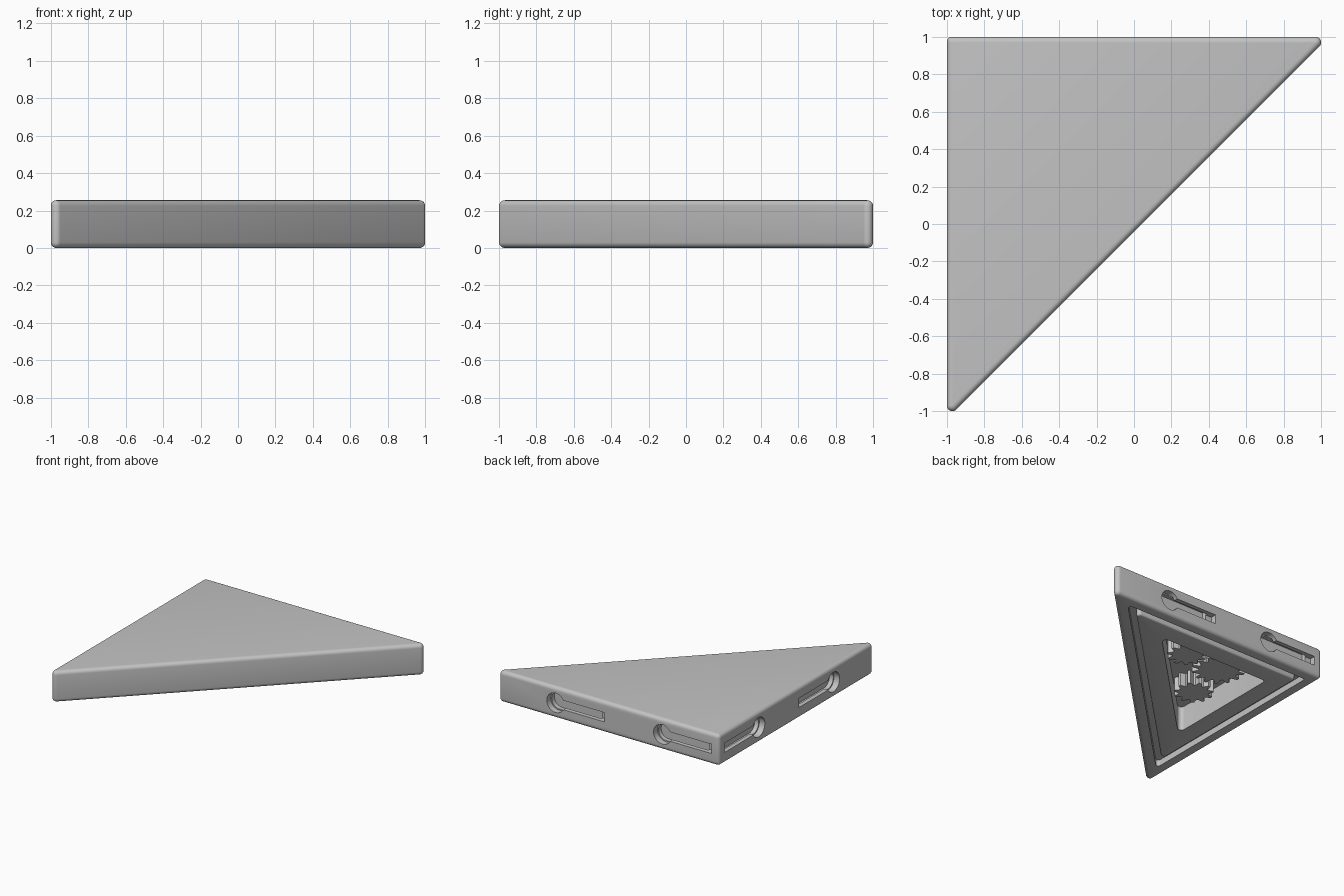
import bpy, bmesh
from math import sin, cos, asin, radians, pi, sqrt

cube = bpy.data.objects.get("Cube")
if cube:
    bpy.data.objects.remove(cube)

HEIGHT = 0.255
ROUND = 0.03
TIP = 1.042          # sharp tip before rounding
CEILING = 0.2

grey = bpy.data.materials.new("plain_grey")
grey.use_nodes = True
colour = (0.55, 0.55, 0.55, 1)
grey.diffuse_color = colour
grey.node_tree.nodes["Principled BSDF"].inputs["Base Color"].default_value = colour


def finish(bm, name):
    bmesh.ops.recalc_face_normals(bm, faces=bm.faces)
    mesh = bpy.data.meshes.new(name)
    bm.to_mesh(mesh)
    bm.free()
    mesh.materials.append(grey)
    obj = bpy.data.objects.new(name, mesh)
    bpy.context.collection.objects.link(obj)
    return obj


def loft(bm, rings):
    """Skin a stack of equal rings and cap both ends."""
    loops = [[bm.verts.new(p) for p in ring] for ring in rings]
    for a, b in zip(loops, loops[1:]):
        for i in range(len(a)):
            j = (i + 1) % len(a)
            bm.faces.new((a[i], a[j], b[j], b[i]))
    bm.faces.new(loops[0])
    bm.faces.new(loops[-1])


def triangle(inset, radius, z, steps=8):
    """Right triangle moved inwards, with round corners."""
    d = inset + radius
    k = (1 + sqrt(2)) * d
    corners = [(-1 + d, 1 - d, 90, 180),
               (-1 + d, -TIP + k, 180, 315),
               (TIP - k, 1 - d, 315, 450)]
    ring = []
    for cx, cy, start, end in corners:
        for i in range(steps + 1):
            t = radians(start + (end - start) * i / steps)
            ring.append((cx + radius * cos(t), cy + radius * sin(t), z))
    return ring


def fillet(inset, z, radius, start, end, corner, steps=5):
    """Rings of a rounded edge around the centre line (inset, z)."""
    out = []
    for i in range(steps + 1):
        t = radians(start + (end - start) * i / steps)
        shift = radius * cos(t)
        out.append(triangle(inset - shift, max(corner + shift, 0.001), z + radius * sin(t)))
    return out


# Body: top, outer wall, rim, groove, raised ring and inner cavity in one skin
rings = fillet(ROUND, HEIGHT - ROUND, ROUND, 90, 0, 0)
rings += fillet(ROUND, ROUND, ROUND, 0, -90, 0)
rings += [triangle(0.09, 0.02, 0), triangle(0.09, 0.02, 0.05), triangle(0.14, 0.02, 0.05)]
rings += fillet(0.155, 0.015, 0.015, 0, -90, 0.01)
rings += [triangle(0.3, 0.03, 0), triangle(0.3, 0.03, CEILING)]
bm = bmesh.new()
loft(bm, rings)
body = finish(bm, "triangle_body")


# Keyhole slots: an open keyhole and a wider chamber behind it
def keyhole_cutter(name, radius, half, length, near, far):
    bm = bmesh.new()
    a = pi - asin(half / radius)
    outline = [(radius * cos(a - 2 * a * i / 24), radius * sin(a - 2 * a * i / 24))
               for i in range(25)]
    outline += [(-length, -half), (-length, half)]
    for centre in (0.485, -0.485):
        pair = [[(centre + u, y, HEIGHT / 2 + v) for u, v in outline] for y in (near, far)]
        loft(bm, pair)
        loft(bm, [[(-y, -x, z) for x, y, z in ring] for ring in pair])
    cutter = finish(bm, name)
    cutter.hide_render = True
    return cutter


cutters = [keyhole_cutter("keyhole_cutter", 0.08, 0.038, 0.445, 1.05, 0.95),
           keyhole_cutter("chamber_cutter", 0.07, 0.0699, 0.39, 0.965, 0.915)]
bpy.context.view_layer.objects.active = body
for cutter in cutters:
    mod = body.modifiers.new("cut", "BOOLEAN")
    mod.operation = "DIFFERENCE"
    mod.solver = "EXACT"
    mod.object = cutter
    bpy.ops.object.modifier_apply(modifier=mod.name)
    bpy.data.objects.remove(cutter)

bpy.ops.object.select_all(action="DESELECT")
body.select_set(True)
bpy.ops.object.shade_smooth_by_angle(angle=radians(30))


# Toothed wheels hanging from the ceiling of the cavity
def gear(name, x, y, radius, teeth, bottom):
    bm = bmesh.new()
    rings = []
    for z in (bottom, CEILING + 0.01):
        ring = []
        for i in range(teeth * 4):
            r = radius if i % 4 < 2 else radius * 0.75
            t = 2 * pi * i / (teeth * 4)
            ring.append((x + r * cos(t), y + r * sin(t), z))
        rings.append(ring)
    loft(bm, rings)
    return finish(bm, name)


gear("main_gear", -0.45, 0.45, 0.2, 14, 0.11)
gear("front_gear", -0.5, 0.1, 0.15, 11, 0.09)
gear("side_gear", -0.1, 0.5, 0.15, 11, 0.09)
